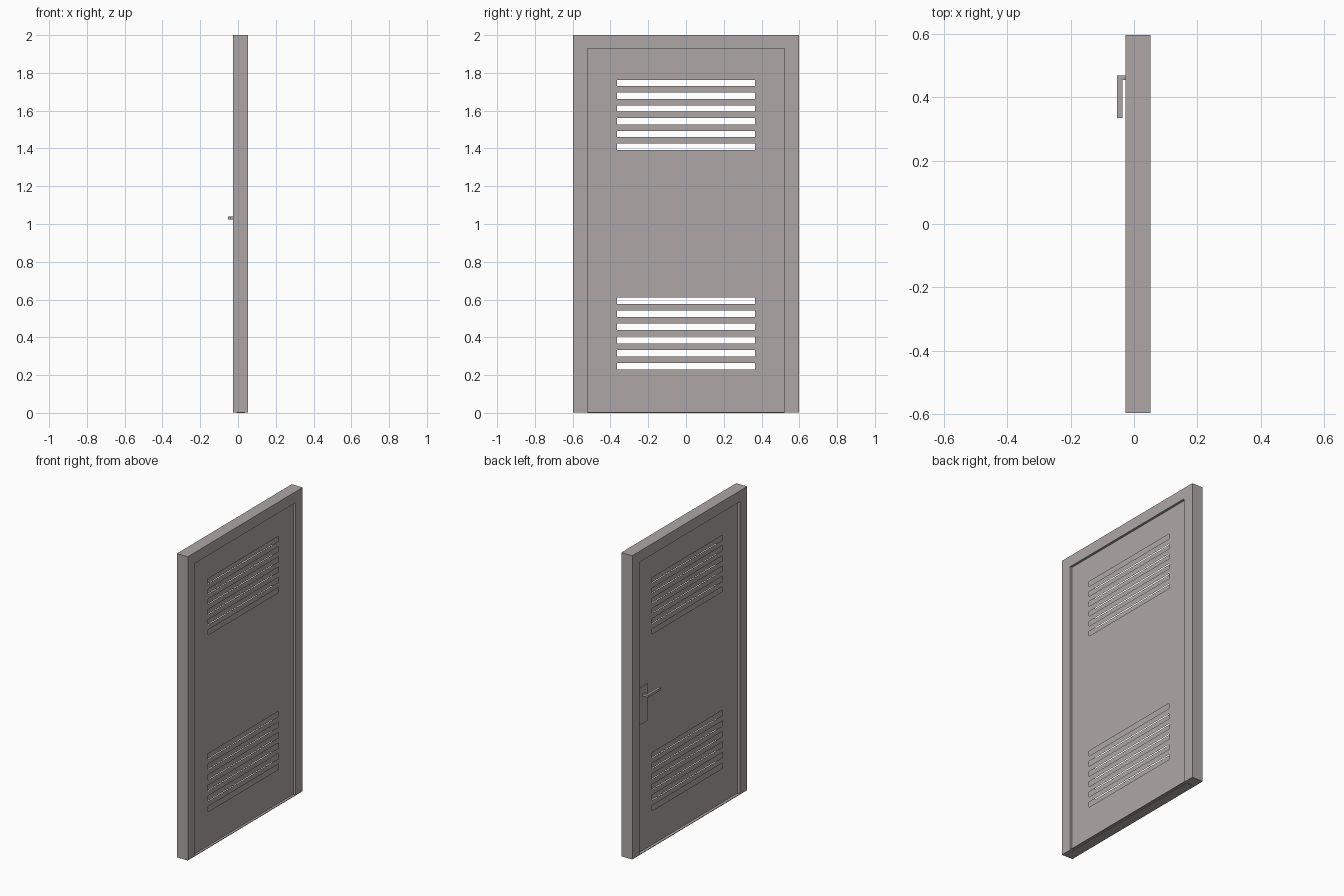
import bpy, bmesh

if "Cube" in bpy.data.objects:
    bpy.data.objects.remove(bpy.data.objects["Cube"])

FRONT, BACK = -0.027, 0.0525        # frame depth along x
SKIN_A, SKIN_B = -0.009, 0.037      # recessed door faces
HALF, INNER = 0.597, 0.522          # outer and inner half widths
TOP, INNER_TOP, FOOT = 2.0, 1.928, 0.002

# Warm grey paint
paint = bpy.data.materials.new("warm_grey")
paint.diffuse_color = (0.42, 0.39, 0.38, 1)
paint.use_nodes = True
paint.node_tree.nodes["Principled BSDF"].inputs["Base Color"].default_value = paint.diffuse_color


def finish(name, bm):
    bmesh.ops.remove_doubles(bm, verts=bm.verts[:], dist=1e-5)
    bmesh.ops.recalc_face_normals(bm, faces=bm.faces[:])
    mesh = bpy.data.meshes.new(name)
    bm.to_mesh(mesh)
    bm.free()
    mesh.materials.append(paint)
    obj = bpy.data.objects.new(name, mesh)
    bpy.context.collection.objects.link(obj)
    return obj


def prism(name, outline, lo, hi, axis):
    """Extrude a flat outline between two values along x or z."""
    bm = bmesh.new()
    if axis == 'x':
        pts, move = [(lo, a, b) for a, b in outline], (hi - lo, 0, 0)
    else:
        pts, move = [(a, b, lo) for a, b in outline], (0, 0, hi - lo)
    face = bm.faces.new([bm.verts.new(p) for p in pts])
    ext = bmesh.ops.extrude_face_region(bm, geom=[face], use_keep_orig=True)
    verts = [g for g in ext['geom'] if isinstance(g, bmesh.types.BMVert)]
    bmesh.ops.translate(bm, verts=verts, vec=move)
    return finish(name, bm)


def rect(a0, a1, b0, b1):
    return [(a0, b0), (a1, b0), (a1, b1), (a0, b1)]


# Door frame: two posts and a head in one piece
prism("door_frame", [(-HALF, FOOT), (-INNER, FOOT), (-INNER, INNER_TOP),
                     (INNER, INNER_TOP), (INNER, FOOT), (HALF, FOOT),
                     (HALF, TOP), (-HALF, TOP)], FRONT, BACK, 'x')

# Thin sill between the posts
prism("sill", rect(-INNER, INNER, FOOT, FOOT + 0.004), FRONT, BACK, 'x')

# Hollow door leaf: two skins with vent slots, closed around the rim
slots = [(0.247 + 0.0694 * i, 0.035) for i in range(6)]
slots += [(1.409 + 0.0674 * i, 0.033) for i in range(6)]
levels = [0.0]
for centre, height in slots:
    levels += [centre - height / 2, centre + height / 2]
levels.append(INNER_TOP)
cols = [-INNER, -0.366, 0.366, INNER]

bm = bmesh.new()


def quad(*pts):
    bm.faces.new([bm.verts.new(p) for p in pts])


for x in (SKIN_A, SKIN_B):
    for row, (z0, z1) in enumerate(zip(levels, levels[1:])):
        for col, (y0, y1) in enumerate(zip(cols, cols[1:])):
            if not (col == 1 and row % 2 == 1):
                quad((x, y0, z0), (x, y1, z0), (x, y1, z1), (x, y0, z1))
for z in (levels[0], levels[-1]):
    for y0, y1 in zip(cols, cols[1:]):
        quad((SKIN_A, y0, z), (SKIN_A, y1, z), (SKIN_B, y1, z), (SKIN_B, y0, z))
for y in (-INNER, INNER):
    for z0, z1 in zip(levels, levels[1:]):
        quad((SKIN_A, y, z0), (SKIN_B, y, z0), (SKIN_B, y, z1), (SKIN_A, y, z1))
finish("door_leaf", bm)

# Lock plate and L-shaped lever on the -x side
prism("lock_plate", rect(0.413, 0.51, 0.845, 1.088), SKIN_A - 0.005, SKIN_A, 'x')
prism("lever_handle", [(SKIN_A - 0.004, 0.455), (SKIN_A - 0.004, 0.47),
                       (-0.0535, 0.47), (-0.0535, 0.335),
                       (-0.037, 0.335), (-0.037, 0.455)], 1.025, 1.041, 'z')
